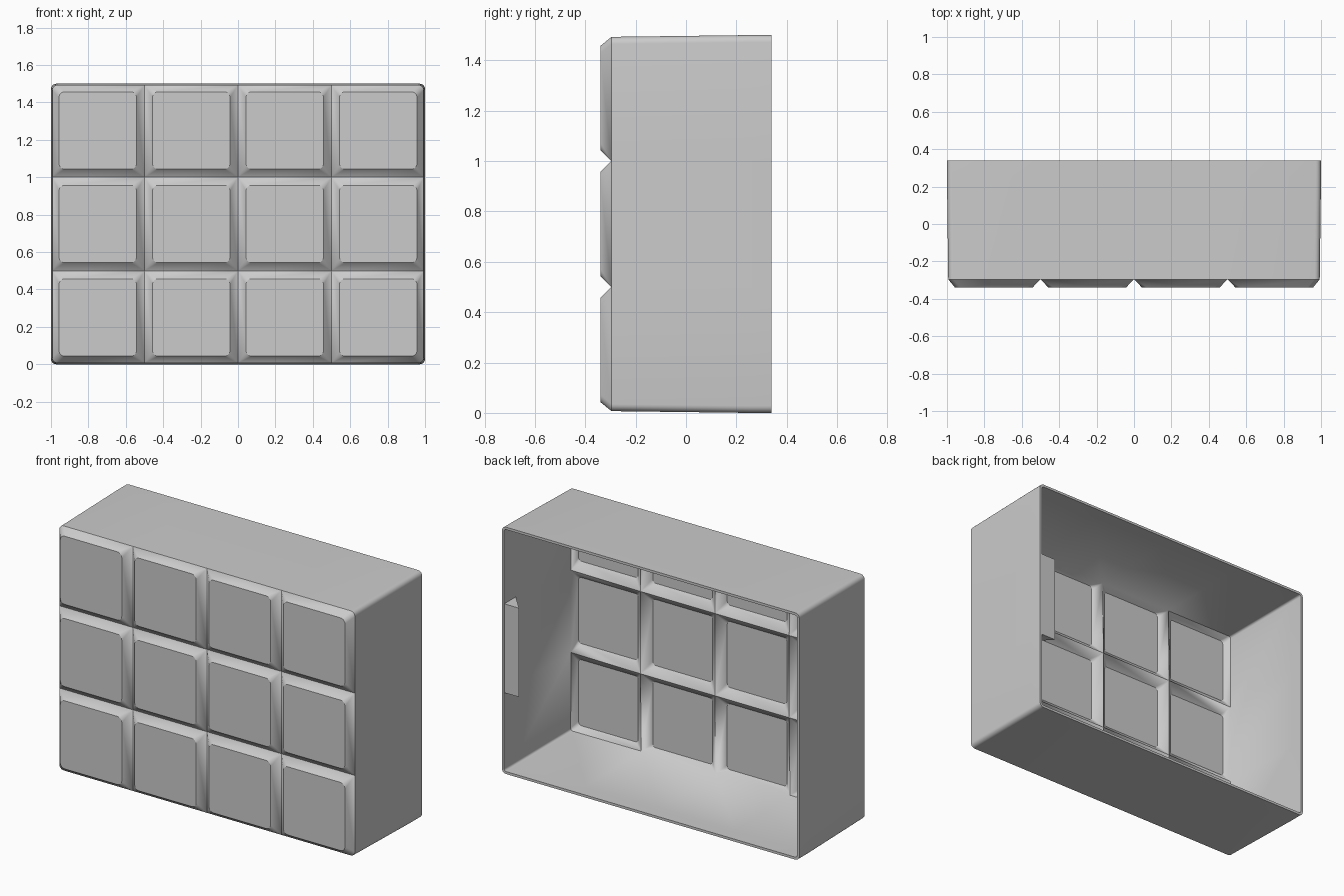
import bpy, bmesh, math

if "Cube" in bpy.data.objects:
    bpy.data.objects.remove(bpy.data.objects["Cube"])

# One plain grey plastic
grey = bpy.data.materials.new("plain grey")
grey.use_nodes = True
colour = (0.6, 0.6, 0.6, 1)
grey.diffuse_color = colour
grey.node_tree.nodes["Principled BSDF"].inputs["Base Color"].default_value = colour

HALF, BACK, SEAM = 0.25, 0.34, 0.25
FACE_Y, GROOVE_Y = -0.34, -0.296
FLAT, TAPER, WALL, STEPS = 0.207, 0.007, 0.015, 6
COLS, ROWS = 4, 3


def finish(name, bm):
    mesh = bpy.data.meshes.new(name)
    bm.to_mesh(mesh)
    bm.free()
    mesh.materials.append(grey)
    obj = bpy.data.objects.new(name, mesh)
    bpy.context.collection.objects.link(obj)
    bpy.ops.object.select_all(action='DESELECT')
    obj.select_set(True)
    bpy.context.view_layer.objects.active = obj
    return obj


def corner_loop(cx, cz, extents, radii, y):
    """Rounded rectangle with its own extent and radius at each corner."""
    points = []
    for q, (sx, sz) in enumerate([(1, 1), (-1, 1), (-1, -1), (1, -1)]):
        ex, ez = extents[0 if sx > 0 else 1], extents[2 if sz > 0 else 3]
        r = radii[q]
        for i in range(STEPS):
            a = math.pi / 2 * (q + i / (STEPS - 1))
            points.append((cx + sx * (ex - r) + r * math.cos(a), y,
                           cz + sz * (ez - r) + r * math.sin(a)))
    return points


# Front panel: raised tiles with sloping sides that meet in grooves
bm = bmesh.new()
for col in range(COLS):
    for row in range(ROWS):
        cx, cz = (col - 1.5) * 2 * HALF, (row + 0.5) * 2 * HALF
        at_edge = [col == COLS - 1, col == 0, row == ROWS - 1, row == 0]
        extents = [HALF - TAPER if e else HALF for e in at_edge]
        right, left, top, bottom = at_edge
        corners = [right and top, left and top, left and bottom, right and bottom]
        rim = corner_loop(cx, cz, extents, [0.028 if c else 0 for c in corners], GROOVE_Y)
        flat = corner_loop(cx, cz, [FLAT] * 4, [0.03] * 4, FACE_Y)
        rim = [bm.verts.new(p) for p in rim]
        flat = [bm.verts.new(p) for p in flat]
        bm.faces.new(flat)
        for i in range(len(flat)):
            j = (i + 1) % len(flat)
            bm.faces.new((rim[i], rim[j], flat[j], flat[i]))
bmesh.ops.remove_doubles(bm, verts=bm.verts, dist=0.0005)

# Walls: extrude the rim back with a slight draft, then a straight end band
for y, grow in ((SEAM, TAPER), (BACK, 0)):
    edges = [e for e in bm.edges if e.is_boundary]
    new = bmesh.ops.extrude_edge_only(bm, edges=edges)["geom"]
    for v in (g for g in new if isinstance(g, bmesh.types.BMVert)):
        v.co.x *= 1 + grow / (1 - TAPER)
        v.co.z = 0.75 + (v.co.z - 0.75) * (1 + grow / (0.75 - TAPER))
        v.co.y = y
bmesh.ops.recalc_face_normals(bm, faces=bm.faces)
if min(bm.faces, key=lambda f: f.calc_center_median().y).normal.y > 0:
    bmesh.ops.reverse_faces(bm, faces=bm.faces)
shell = finish("tiled_shell", bm)
solid = shell.modifiers.new("wall thickness", 'SOLIDIFY')
solid.thickness, solid.offset, solid.use_even_offset = WALL, -1, True
bpy.ops.object.modifier_apply(modifier=solid.name)
bpy.ops.object.shade_smooth_by_angle(angle=math.radians(30))

# Wedge catch inside the left wall
bm = bmesh.new()
wall_x = 1 - WALL / 2
profile = [(wall_x, BACK - 0.002), (0.885, BACK - 0.002), (wall_x, 0.22)]
base = bm.faces.new([bm.verts.new((x, y, 0.49)) for x, y in profile])
new = bmesh.ops.extrude_face_region(bm, geom=[base])["geom"]
bmesh.ops.translate(bm, vec=(0, 0, 0.54),
                    verts=[g for g in new if isinstance(g, bmesh.types.BMVert)])
bmesh.ops.recalc_face_normals(bm, faces=bm.faces)
finish("wall_catch", bm)
